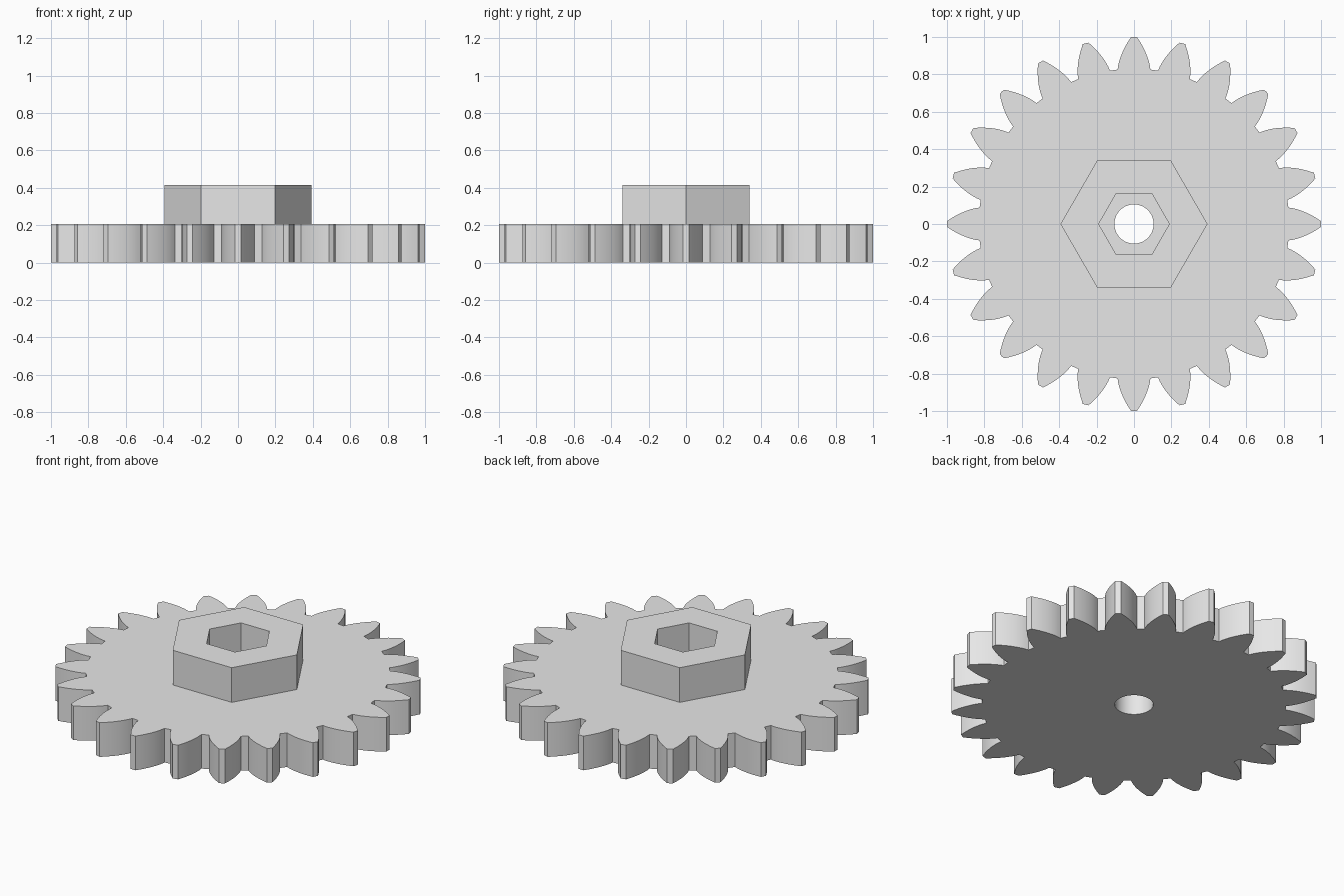
import bpy, bmesh
from math import acos, tan, cos, sin, pi, radians

cube = bpy.data.objects.get("Cube")
if cube:
    bpy.data.objects.remove(cube, do_unlink=True)

TEETH = 24
TIP_R, ROOT_R, BORE_R = 1.0, 0.83, 0.105
DISC_TOP, HUB_TOP = 0.206, 0.415

grey = bpy.data.materials.new("plain grey")
grey.use_nodes = True
colour = (0.8, 0.8, 0.8, 1)
grey.diffuse_color = colour
grey.node_tree.nodes["Principled BSDF"].inputs["Base Color"].default_value = colour


def polygon(radius, sides):
    return [(radius * cos(2 * pi * i / sides), radius * sin(2 * pi * i / sides))
            for i in range(sides)]


def gear_outline(steps=8):
    """Involute teeth with a 28 degree pressure angle."""
    pitch_r = TIP_R * TEETH / (TEETH + 2)
    pressure = radians(28)
    base_r = pitch_r * cos(pressure)

    def half_angle(r):
        a = acos(base_r / r)
        return pi / (2 * TEETH) + (tan(pressure) - pressure) - (tan(a) - a)

    radii = [ROOT_R + (TIP_R - ROOT_R) * i / steps for i in range(steps + 1)]
    flank = [(r, -half_angle(r)) for r in radii]
    tooth = flank + [(TIP_R, 0)] + [(r, -a) for r, a in reversed(flank)]
    return [(r * cos(a + 2 * pi * t / TEETH), r * sin(a + 2 * pi * t / TEETH))
            for t in range(TEETH) for r, a in tooth]


def hollow_prism(name, outer, inner, z0, z1, bottom=True):
    """Extrude the area between two outlines from z0 to z1."""
    bm = bmesh.new()
    levels = []
    for z in (z0, z1):
        levels.append([[bm.verts.new((x, y, z)) for x, y in loop]
                       for loop in (outer, inner)])
    # walls
    for low, high in zip(*levels):
        n = len(low)
        for i in range(n):
            j = (i + 1) % n
            bm.faces.new((low[i], low[j], high[j], high[i]))
    # end caps
    for loops in (levels if bottom else levels[1:]):
        edges = [bm.edges.get((loop[i - 1], loop[i]))
                 for loop in loops for i in range(len(loop))]
        bmesh.ops.triangle_fill(bm, edges=edges, use_beauty=True)
    bmesh.ops.recalc_face_normals(bm, faces=bm.faces)
    mesh = bpy.data.meshes.new(name)
    bm.to_mesh(mesh)
    bm.free()
    mesh.materials.append(grey)
    obj = bpy.data.objects.new(name, mesh)
    bpy.context.collection.objects.link(obj)
    bpy.ops.object.select_all(action="DESELECT")
    obj.select_set(True)
    bpy.context.view_layer.objects.active = obj
    bpy.ops.object.shade_smooth_by_angle(angle=radians(25))
    return obj


# toothed disc with its round bore
hollow_prism("gear_disc", gear_outline(), polygon(BORE_R, 48), 0, DISC_TOP)

# hexagonal hub with a hexagonal socket, open onto the disc
hollow_prism("hex_hub", polygon(0.393, 6), polygon(0.189, 6),
             DISC_TOP, HUB_TOP, bottom=False)
